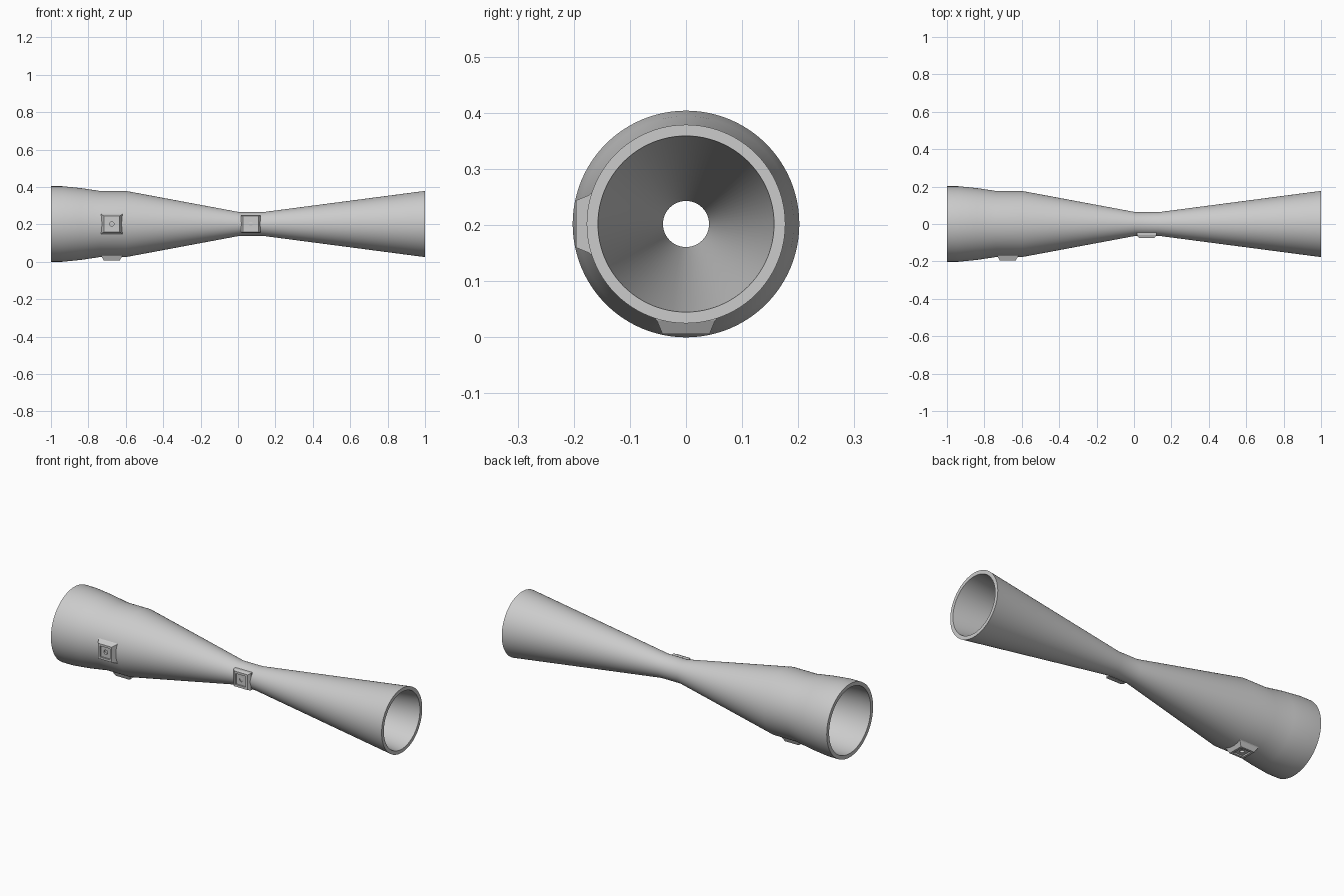
import bpy, bmesh, math
from mathutils import Matrix, Vector

if "Cube" in bpy.data.objects:
    bpy.data.objects.remove(bpy.data.objects["Cube"])

AXIS_Z = 0.202

grey = bpy.data.materials.new("light grey metal")
grey.use_nodes = True
colour = (0.6, 0.6, 0.6, 1)
grey.diffuse_color = colour
grey.node_tree.nodes["Principled BSDF"].inputs["Base Color"].default_value = colour


def add_object(name, bm):
    bmesh.ops.recalc_face_normals(bm, faces=bm.faces)
    mesh = bpy.data.meshes.new(name)
    bm.to_mesh(mesh)
    bm.free()
    mesh.materials.append(grey)
    obj = bpy.data.objects.new(name, mesh)
    bpy.context.collection.objects.link(obj)
    return obj


def lathe(name, profile, sides=96):
    """Spin a closed (x, radius) outline around the tube axis."""
    bm = bmesh.new()
    rings = []
    for i in range(sides):
        a = math.tau * i / sides
        rings.append([bm.verts.new((x, r * math.cos(a), AXIS_Z + r * math.sin(a)))
                      for x, r in profile])
    n = len(profile)
    for i in range(sides):
        a, b = rings[i], rings[(i + 1) % sides]
        for j in range(n):
            k = (j + 1) % n
            bm.faces.new((a[j], a[k], b[k], b[j]))
    return add_object(name, bm)


def pressure_tap(name, x, outward, levels, hole_radius, hole_depth):
    """Stack square rings (half length, half width, height), ending in a round hole."""
    bm = bmesh.new()
    side = Vector((1, 0, 0))
    across = outward.cross(side)
    centre = Vector((x, 0, AXIS_Z))
    steps = 4

    def ring(hx, hy, h, is_round=False):
        verts = []
        for i in range(4 * steps):
            a = math.tau * (i + steps / 2) / (4 * steps)
            u, v = math.cos(a), math.sin(a)
            scale = 1 if is_round else 1 / max(abs(u), abs(v))
            verts.append(bm.verts.new(centre + side * u * hx * scale
                                      + across * v * hy * scale + outward * h))
        return verts

    rings = [ring(*level) for level in levels]
    top = levels[-1][2]
    rings.append(ring(hole_radius, hole_radius, top, True))
    rings.append(ring(hole_radius, hole_radius, top - hole_depth, True))
    for a, b in zip(rings, rings[1:]):
        for i in range(len(a)):
            j = (i + 1) % len(a)
            bm.faces.new((a[i], a[j], b[j], b[i]))
    bm.faces.new(rings[0])
    bm.faces.new(rings[-1])
    return add_object(name, bm)


# Hollow tube: flared inlet, converging cone, throat, diverging cone
outer = [(-1, 0.202), (-0.94, 0.202), (-0.84, 0.192), (-0.74, 0.177),
         (-0.6, 0.177), (0.01, 0.063), (0.13, 0.063), (1, 0.177)]
inner = [(1, 0.157), (0.13, 0.041), (0.01, 0.041), (-0.6, 0.157),
         (-0.74, 0.157), (-0.84, 0.171), (-0.94, 0.181), (-1, 0.181)]
tube = lathe("venturi_tube", outer + inner)
bpy.context.view_layer.objects.active = tube
tube.select_set(True)
bpy.ops.object.shade_smooth_by_angle(angle=math.radians(30))
tube.select_set(False)

# Square pressure taps with a recessed face and a round port
FRONT, DOWN = Vector((0, -1, 0)), Vector((0, 0, -1))
inlet_levels = [(0.058, 0.058, 0.165), (0.056, 0.052, 0.172), (0.042, 0.042, 0.196),
                (0.03, 0.03, 0.196), (0.03, 0.03, 0.188)]
throat_levels = [(0.052, 0.047, 0.045), (0.052, 0.047, 0.06), (0.042, 0.042, 0.074),
                 (0.03, 0.03, 0.074), (0.03, 0.03, 0.066)]
pressure_tap("inlet_tap_front", -0.675, FRONT, inlet_levels, 0.012, 0.02)
pressure_tap("inlet_tap_bottom", -0.675, DOWN, inlet_levels, 0.012, 0.02)
pressure_tap("throat_tap_front", 0.068, FRONT, throat_levels, 0.012, 0.015)
